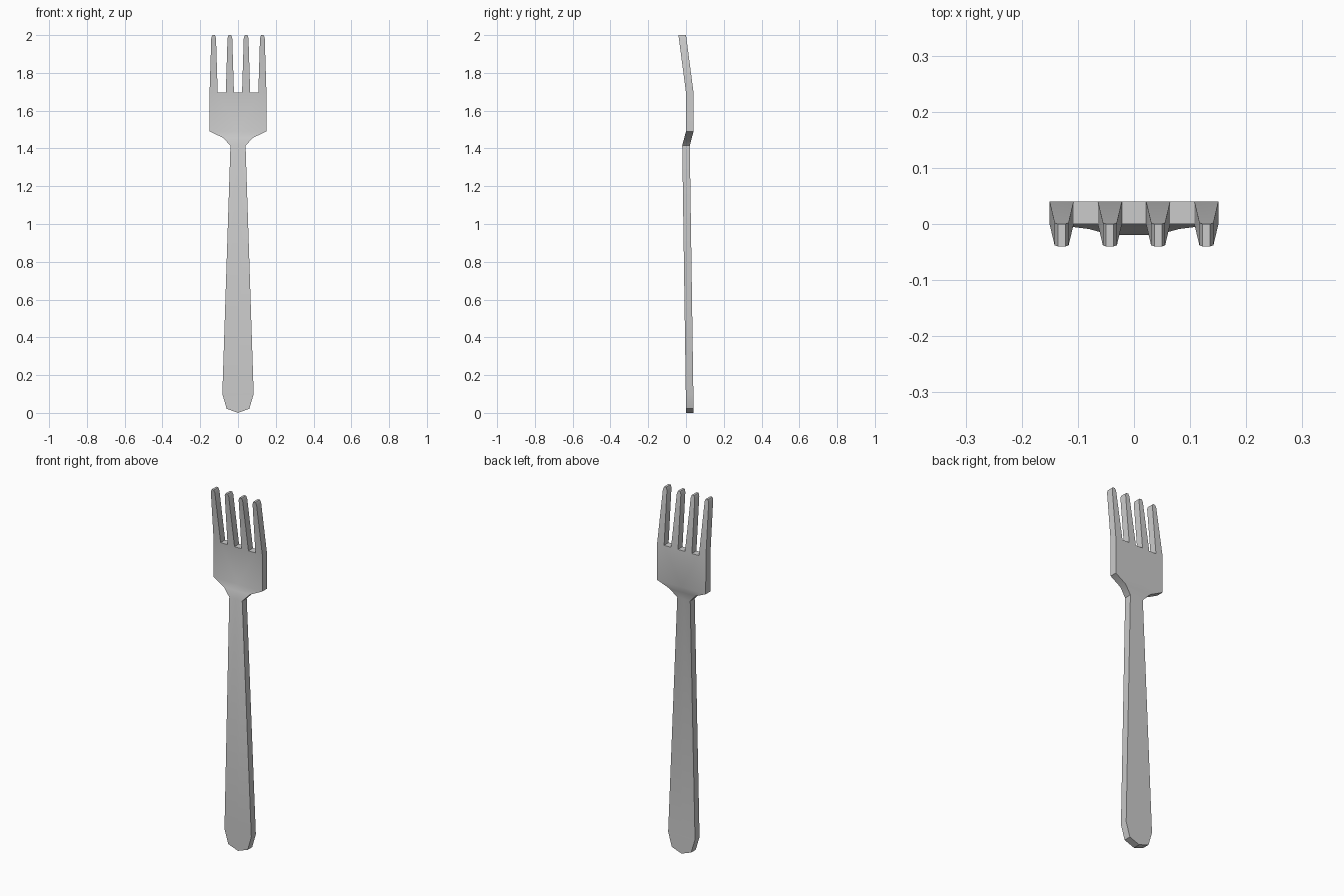
import bpy, bmesh, math

if "Cube" in bpy.data.objects:
    bpy.data.objects.remove(bpy.data.objects["Cube"])

THICK = 0.04

metal = bpy.data.materials.new("grey metal")
metal.diffuse_color = (0.6, 0.6, 0.6, 1)
metal.use_nodes = True
metal.node_tree.nodes["Principled BSDF"].inputs["Base Color"].default_value = metal.diffuse_color

bm = bmesh.new()


def point(x, y, z):
    return bm.verts.new((x, y, z))


# Handle, neck and shoulder: rows of (half width, front y, z) from bottom up
rows = [(0.06, 0.0, 0.022), (0.083, -0.001, 0.1), (0.04, -0.02, 1.415),
        (0.08, -0.009, 1.457), (0.15, 0.0, 1.49)]
tip = point(0, 0, 0)
prev = None
for w, y, z in rows:
    row = [point(x, y, z) for x in (-w, 0, w)]
    if prev is None:
        bm.faces.new((tip, row[2], row[1]))
        bm.faces.new((tip, row[1], row[0]))
    else:
        for i in range(2):
            bm.faces.new((prev[i], prev[i + 1], row[i + 1], row[i]))
    prev = row

# Palm: one flat plate whose top edge carries the tine roots
centres = (-0.129, -0.043, 0.043, 0.129)
roots = [[point(c + s * 0.0215, 0, 1.695) for s in (-1, 1)] for c in centres]
top = [v for pair in roots for v in pair]
bm.faces.new(prev + top[::-1])

# Tines: taper and lean forward, with a small chamfered tip
for c, low in zip(centres, roots):
    for w, y, z in ((0.0125, -0.038, 1.985), (0.0065, -0.04, 2.0)):
        high = [point(c + s * w, y, z) for s in (-1, 1)]
        bm.faces.new((low[0], low[1], high[1], high[0]))
        low = high

# Give the sheet its thickness towards the back
back = bmesh.ops.extrude_face_region(bm, geom=bm.faces[:], use_keep_orig=True)
bmesh.ops.translate(bm, vec=(0, THICK, 0),
                    verts=[g for g in back["geom"] if isinstance(g, bmesh.types.BMVert)])
bmesh.ops.recalc_face_normals(bm, faces=bm.faces[:])

mesh = bpy.data.meshes.new("fork")
bm.to_mesh(mesh)
bm.free()
mesh.materials.append(metal)
fork = bpy.data.objects.new("fork", mesh)
bpy.context.collection.objects.link(fork)

# Soft shoulder and rounded handle end, crisp plate edges
bpy.context.view_layer.objects.active = fork
fork.select_set(True)
bpy.ops.object.shade_smooth_by_angle(angle=math.radians(30))
